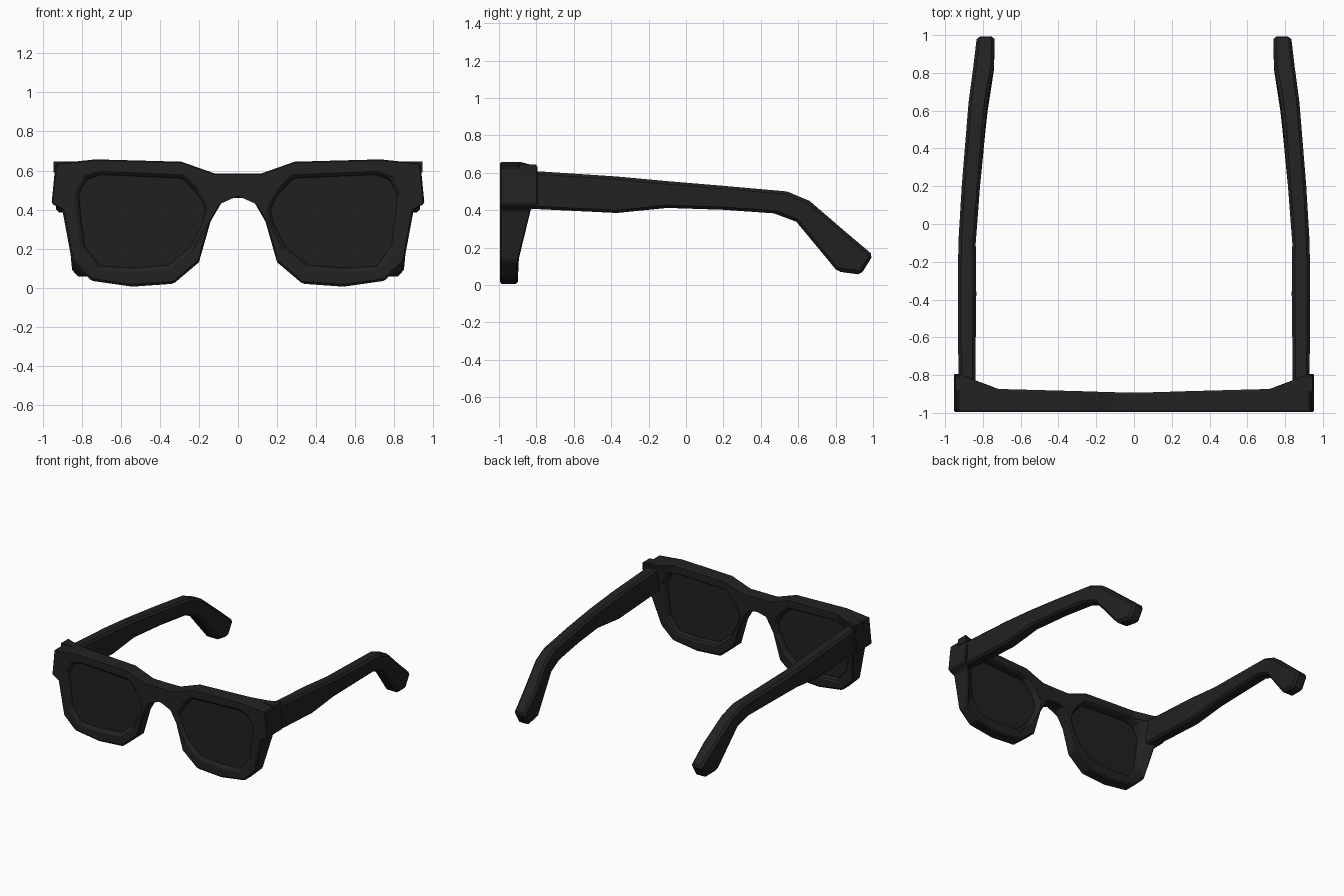
import bpy, bmesh

cube = bpy.data.objects.get("Cube")
if cube:
    bpy.data.objects.remove(cube, do_unlink=True)


def material(name, rgb):
    m = bpy.data.materials.new(name)
    m.use_nodes = True
    m.diffuse_color = (*rgb, 1)
    bsdf = m.node_tree.nodes["Principled BSDF"]
    bsdf.inputs["Base Color"].default_value = (*rgb, 1)
    bsdf.inputs["Roughness"].default_value = 0.6
    return m


FRAME = material("matte black", (0.016, 0.016, 0.016))
LENS = material("dark lens", (0.0145, 0.0145, 0.0145))


def make(name, bm, mat, bevel=0):
    """Finish a +x half as an object mirrored across x = 0."""
    bmesh.ops.recalc_face_normals(bm, faces=bm.faces)
    mesh = bpy.data.meshes.new(name)
    bm.to_mesh(mesh)
    bm.free()
    mesh.materials.append(mat)
    ob = bpy.data.objects.new(name, mesh)
    bpy.context.collection.objects.link(ob)
    mirror = ob.modifiers.new("Mirror", 'MIRROR')
    mirror.use_clip = True
    if bevel:
        b = ob.modifiers.new("Bevel", 'BEVEL')
        b.width, b.segments = bevel, 1
        b.limit_method, b.angle_limit = 'ANGLE', 0.6
    return ob


def bridge(bm, a, b, skip_seam=False):
    n = len(a)
    for i in range(n):
        j = (i + 1) % n
        if not (skip_seam and j == 0):
            bm.faces.new((a[i], a[j], b[j], b[i]))


# Outline and lens opening, paired point by point from the top of the bridge
OUTER = [(0, .585), (.12, .585), (.29, .645), (.73, .657), (.935, .635),
         (.955, .43), (.90, .40), (.85, .13), (.75, .035), (.54, .005),
         (.33, .02), (.20, .13), (.14, .34), (.07, .46), (0, .46)]
INNER = [(.18, .46), (.205, .50), (.275, .57), (.71, .59), (.785, .565),
         (.83, .48), (.822, .40), (.80, .21), (.72, .10), (.55, .09),
         (.35, .105), (.235, .2), (.165, .33), (.152, .40), (.163, .43)]
FRONT = -.995
CENTRE = (.5, .34)


def shrink(points, f):
    return [(CENTRE[0] + (x - CENTRE[0]) * f, CENTRE[1] + (z - CENTRE[1]) * f)
            for x, z in points]


def back_y(x, z):
    """Rear of the frame: thin low down, deep at the hinge corners."""
    if x > .92:
        return -.79
    if x > .87:
        return -.825
    return -.9 + .04 * z * (x + .3)


# Front frame
bm = bmesh.new()


def loop(points, depth):
    return [bm.verts.new((x, depth(x, z), z)) for x, z in points]


outer_back = loop(OUTER, back_y)
outer_front = loop(OUTER, lambda x, z: FRONT)
lip = loop(INNER, lambda x, z: FRONT)
step = loop(shrink(INNER, .955), lambda x, z: FRONT + .022)
rim_back = loop(shrink(INNER, .955), lambda x, z: -.925)
inner_back = loop(INNER, back_y)
bridge(bm, outer_back, outer_front, skip_seam=True)
for a, b in ((outer_front, lip), (lip, step), (step, rim_back),
             (rim_back, inner_back), (inner_back, outer_back)):
    bridge(bm, a, b)
make("front_frame", bm, FRAME, .01)

# Lenses, set back inside the openings
bm = bmesh.new()
front = loop(shrink(INNER, .965), lambda x, z: -.968)
back = loop(shrink(INNER, .965), lambda x, z: -.938)
bridge(bm, front, back)
bm.faces.new(front)
bm.faces.new(back)
make("lenses", bm, LENS)

# Temple arms: top y, top z, bottom y, bottom z, inner x, outer x
SECTIONS = [
    (-.90, .615, -.90, .41, .84, .93),
    (-.78, .607, -.78, .405, .84, .93),
    (-.37, .58, -.37, .385, .835, .932),
    (-.10, .555, -.10, .412, .838, .93),
    (.20, .53, .20, .402, .815, .912),
    (.54, .50, .47, .383, .788, .885),
    (.66, .45, .59, .338, .775, .875),
    (.84, .295, .81, .072, .742, .85),
    (1.0, .16, .935, .055, .737, .832),
]
bm = bmesh.new()
rings = [[bm.verts.new(p) for p in ((xi, yt, zt), (xo, yt, zt),
                                    (xo, yb, zb), (xi, yb, zb))]
         for yt, zt, yb, zb, xi, xo in SECTIONS]
for a, b in zip(rings, rings[1:]):
    bridge(bm, a, b)
bm.faces.new(rings[0])
bm.faces.new(rings[-1])
make("temple_arms", bm, FRAME, .016)

# Hinge blocks filling the corners behind the front
bm = bmesh.new()
PLAN = [(.70, -.89), (.945, -.89), (.945, -.80), (.84, -.84), (.72, -.872)]
low, high = ([bm.verts.new((x, y, z)) for x, y in PLAN] for z in (.59, .645))
bridge(bm, low, high)
bm.faces.new(low)
bm.faces.new(high)
make("hinge_blocks", bm, FRAME)
